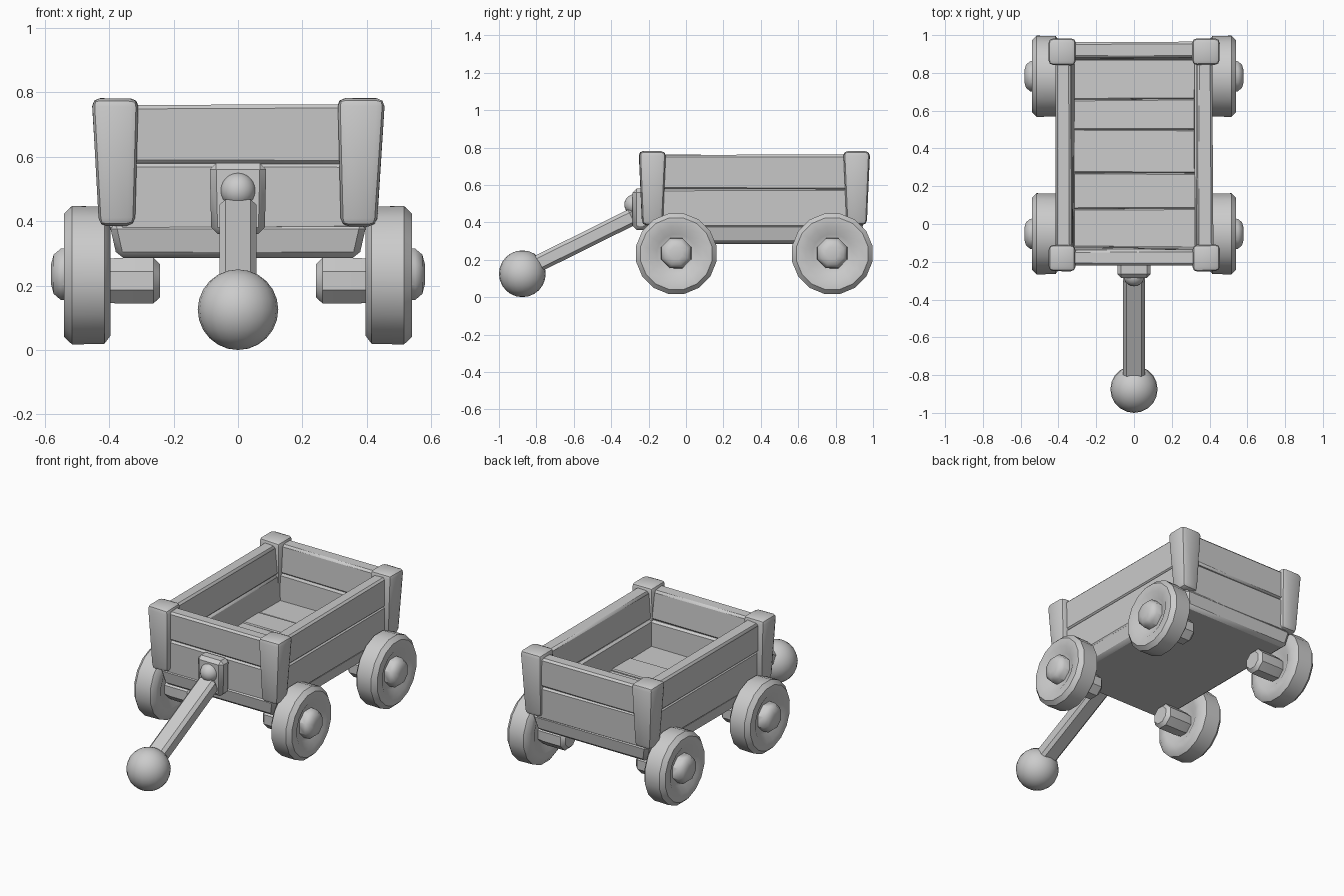
import bpy, bmesh, math, random
from mathutils import Vector, Matrix

if "Cube" in bpy.data.objects:
    bpy.data.objects.remove(bpy.data.objects["Cube"])

random.seed(4)


def finish(name, bm, angle=35):
    bmesh.ops.recalc_face_normals(bm, faces=bm.faces)
    mesh = bpy.data.meshes.new(name)
    bm.to_mesh(mesh)
    bm.free()
    ob = bpy.data.objects.new(name, mesh)
    bpy.context.collection.objects.link(ob)
    mesh.shade_smooth()
    mesh.set_sharp_from_angle(angle=math.radians(angle))
    return ob


def block(name, lo, hi, bevel=0.015, jitter=0.0, bottom=(0, 0, 0, 0), segments=1):
    """Bevelled box; bottom shifts the lower x-, x+, y-, y+ sides."""
    bm = bmesh.new()
    bmesh.ops.create_cube(bm, size=1)
    for v in bm.verts:
        s = [c > 0 for c in v.co]
        low = not s[2]
        v.co = Vector([(hi if s[i] else lo)[i] for i in range(3)])
        if low:
            v.co.x += bottom[1 if s[0] else 0]
            v.co.y += bottom[3 if s[1] else 2]
        v.co += Vector([random.uniform(-jitter, jitter) for _ in range(3)])
    bmesh.ops.bevel(bm, geom=bm.edges[:], offset=bevel, segments=segments,
                    profile=0.5, affect='EDGES')
    return finish(name, bm)


def lathe(name, profile, y, z, side, sides, turn=0.0):
    """Spin (x, radius) points around the x axis; both ends are capped."""
    bm = bmesh.new()
    rings = []
    for x, r in profile:
        rings.append([bm.verts.new((side * x,
                                    y + r * math.cos(turn + math.tau * i / sides),
                                    z + r * math.sin(turn + math.tau * i / sides)))
                      for i in range(sides)])
    for a, b in zip(rings, rings[1:]):
        for i in range(sides):
            j = (i + 1) % sides
            bm.faces.new((a[i], a[j], b[j], b[i]))
    bm.faces.new(rings[0])
    bm.faces.new(rings[-1])
    return finish(name, bm, 40)


# Floor: tapered base slab with cross planks on top
block("floor_base", (-0.40, -0.21, 0.285), (0.40, 0.95, 0.395), 0.02,
      bottom=(0.025, -0.025, 0.02, -0.02))
edges = [-0.15, 0.08, 0.27, 0.50, 0.66, 0.90]
for i, (a, b) in enumerate(zip(edges, edges[1:])):
    block(f"floor_plank_{i}", (-0.35, a, 0.35), (0.35, b, 0.42 + 0.008 * (i % 2)), 0.006, 0.003)

# Walls: two stacked planks on every side, leaning slightly outward
for i, (z0, z1, lean) in enumerate([(0.37, 0.58, 0.0), (0.575, 0.76, 0.01)]):
    for side, label in ((-1, "left"), (1, "right")):
        a, b = sorted((side * (0.325 + lean), side * (0.408 + lean)))
        sh = -side * 0.01
        block(f"{label}_wall_plank_{i}", (a, -0.18, z0), (b, 0.93, z1), 0.012, 0.004,
              (sh, sh, 0, 0))
    block(f"front_wall_plank_{i}", (-0.37, -0.21 - lean, z0), (0.37, -0.125 - lean, z1),
          0.012, 0.004, (0, 0, 0.008, 0.008))
    block(f"back_wall_plank_{i}", (-0.37, 0.87 + lean, z0), (0.37, 0.955 + lean, z1),
          0.012, 0.004, (0, 0, -0.008, -0.008))

# Corner posts, tapering toward the bottom
for side, label in ((-1, "left"), (1, "right")):
    a, b = sorted((side * 0.308, side * 0.455))
    taper = (0.012, -0.025) if side > 0 else (0.025, -0.012)
    for end, y0, y1 in (("front", -0.252, -0.108), ("back", 0.84, 0.983)):
        block(f"{end}_{label}_post", (a, y0, 0.385), (b, y1, 0.78), 0.025, 0.002,
              taper + (0.017, -0.017), 2)

# Wheels, hub caps and short inner axle stubs
wheel = [(0.42, 0.09), (0.395, 0.14), (0.395, 0.19), (0.415, 0.217), (0.515, 0.219),
         (0.540, 0.195), (0.540, 0.145), (0.515, 0.105), (0.51, 0.06)]
hub = [(0.49, 0.088), (0.55, 0.086), (0.572, 0.066), (0.580, 0.035)]
stub = [(0.242, 0.055), (0.262, 0.076), (0.38, 0.076), (0.43, 0.070)]
for side, label in ((-1, "left"), (1, "right")):
    for end, y in (("front", -0.052), ("back", 0.782)):
        lathe(f"{end}_{label}_wheel", wheel, y, 0.232, side, 16, 0.2)
        lathe(f"{end}_{label}_hub", hub, y, 0.235, side, 8, 0.39)
        lathe(f"{end}_{label}_axle_stub", stub, y, 0.215, side, 8, 0.39)

# Handle bracket on the front wall
block("handle_bracket", (-0.088, -0.285, 0.36), (0.088, -0.20, 0.58), 0.02,
      bottom=(0.005, -0.005, 0, 0))

# Sloping handle bar
start, stop = Vector((0, -0.275, 0.435)), Vector((0, -0.86, 0.145))
axis = stop - start
bar = block("handle_bar", (-0.057, -0.045, -axis.length / 2), (0.057, 0.045, axis.length / 2), 0.018)
bar.data.transform(Matrix.Translation((start + stop) / 2) @
                   Matrix.Rotation(math.atan2(-axis.y, axis.z), 4, 'X'))


def ball(name, centre, radius):
    bm = bmesh.new()
    bmesh.ops.create_uvsphere(bm, u_segments=20, v_segments=12, radius=radius,
                              matrix=Matrix.Translation(centre))
    return finish(name, bm, 60)


# Pivot knob and grip ball
ball("handle_pivot", (0, -0.275, 0.495), 0.055)
ball("handle_grip", (0, -0.875, 0.125), 0.125)
